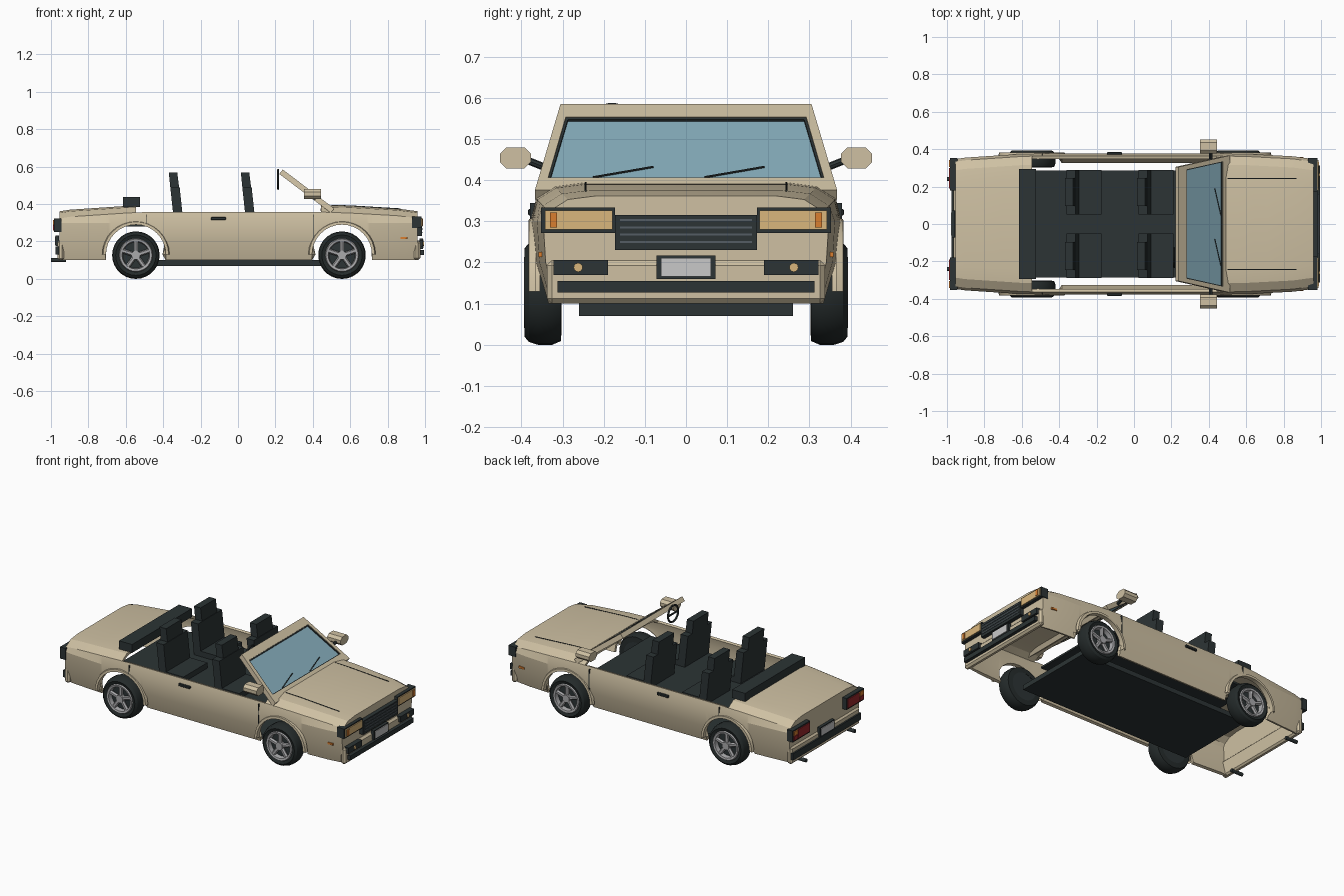
import bpy, bmesh, math
from mathutils import Vector, Matrix

if "Cube" in bpy.data.objects:
    bpy.data.objects.remove(bpy.data.objects["Cube"])


def material(name, r, g, b):
    m = bpy.data.materials.new(name)
    m.use_nodes = True
    m.diffuse_color = (r, g, b, 1)
    m.node_tree.nodes["Principled BSDF"].inputs["Base Color"].default_value = (r, g, b, 1)
    return m


PAINT = material("beige paint", .62, .53, .365)
DARK = material("dark trim", .025, .034, .035)
TYRE = material("tyre rubber", .018, .024, .024)
GLASS = material("blue glass", .24, .42, .5)
METAL = material("rim grey", .4, .4, .41)
PLATE = material("plate grey", .58, .58, .58)
LENS = material("warm lens", .7, .47, .2)
ORANGE = material("orange lens", .7, .21, .03)
RED = material("red lens", .32, .02, .025)
SLAT = material("slat grey", .09, .11, .13)

AXLES = (-.546, .556)
ARCH = .16


def finish(name, bm, mat, smooth=None):
    bmesh.ops.recalc_face_normals(bm, faces=bm.faces)
    me = bpy.data.meshes.new(name)
    bm.to_mesh(me)
    bm.free()
    ob = bpy.data.objects.new(name, me)
    bpy.context.collection.objects.link(ob)
    me.materials.append(mat)
    if smooth:
        shade(ob, smooth)
    return ob


def activate(ob):
    bpy.ops.object.select_all(action='DESELECT')
    ob.select_set(True)
    bpy.context.view_layer.objects.active = ob


def shade(ob, angle):
    activate(ob)
    bpy.ops.object.shade_smooth_by_angle(angle=math.radians(angle))


def box(name, mat, x, y, z, bevel=0, along_x=False):
    bm = bmesh.new()
    bmesh.ops.create_cube(bm, size=1)
    for v in bm.verts:
        v.co = [(a + b) / 2 + c * (b - a) for (a, b), c in zip((x, y, z), v.co)]
    if bevel:
        edges = [e for e in bm.edges if not along_x or abs(e.verts[0].co.x - e.verts[1].co.x) > .001]
        bmesh.ops.bevel(bm, geom=edges, offset=bevel, segments=1, affect='EDGES')
    return finish(name, bm, mat)


def rod(name, mat, a, b, r, sides=12):
    a, b = Vector(a), Vector(b)
    bm = bmesh.new()
    bmesh.ops.create_cone(bm, cap_ends=True, segments=sides, radius1=r, radius2=r, depth=(b - a).length)
    turn = (b - a).to_track_quat('Z', 'Y').to_matrix().to_4x4()
    bm.transform(Matrix.Translation((a + b) / 2) @ turn)
    return finish(name, bm, mat, 35)


def prism(name, mat, pts, y0, y1):
    bm = bmesh.new()
    f = bm.faces.new([bm.verts.new((x, y0, z)) for x, z in pts])
    out = bmesh.ops.extrude_face_region(bm, geom=[f])
    for v in out["geom"]:
        if isinstance(v, bmesh.types.BMVert):
            v.co.y = y1
    return finish(name, bm, mat)


def lathe(name, mat, pts, x, z, s):
    bm = bmesh.new()
    vs = [bm.verts.new((x + r, s * y, z)) for r, y in pts]
    es = [bm.edges.new(p) for p in zip(vs, vs[1:])]
    bmesh.ops.spin(bm, geom=vs + es, cent=(x, 0, z), axis=(0, 1, 0), angle=math.tau, steps=28, use_duplicate=False)
    bmesh.ops.remove_doubles(bm, verts=bm.verts, dist=.0005)
    return finish(name, bm, mat, 30)


def lerp(table, x):
    # piecewise linear lookup of the values after the key
    for p, q in zip(table, table[1:]):
        if x <= q[0]:
            t = (x - p[0]) / (q[0] - p[0])
            return [a + (b - a) * t for a, b in zip(p[1:], q[1:])]
    return table[-1][1:]


def body_shell():
    # key sections: x, half width, top height
    keys = [(-.955, .347, .361), (-.9, .355, .37), (-.6, .375, .39), (-.5, .378, .395),
            (.45, .378, .395), (.6, .375, .39), (.85, .362, .376), (.96, .347, .362)]
    # lower edge follows the sills and wheel arches
    path = [(-.955, .1), (-.9, .1)]
    for cx in AXLES:
        path.append((cx - ARCH, .1))
        for k in range(17):
            a = math.pi * k / 16
            path.append((cx - ARCH * math.cos(a), .13 + ARCH * math.sin(a)))
        path.append((cx + ARCH, .1))
    path += [(.85, .1), (.96, .1)]
    bm = bmesh.new()
    rings = []
    for x, low in path:
        w, top = lerp(keys, x)
        flank = [(.1, w - .035), (.2, w - .006), (.3, w)]
        half = [(lerp(flank, max(z, low))[0], max(z, low)) for z, _ in flank]
        half += [(w - .014, top - .038), (w - .06, top - .009), (w - .13, top)]
        pts = half + [(-y, z) for y, z in reversed(half)]
        rings.append([bm.verts.new((x, y, z)) for y, z in pts])
    for a, b in zip(rings, rings[1:]):
        mid = (a[0].co.x + b[0].co.x) / 2
        for i in range(len(a) - 1):
            over_cabin = AXLES[0] < mid < .445 and 3 <= i <= 7
            if not over_cabin:
                bm.faces.new((a[i], a[i + 1], b[i + 1], b[i]))
    bm.faces.new(rings[0])
    bm.faces.new(rings[-1])
    bmesh.ops.remove_doubles(bm, verts=bm.verts, dist=.0002)
    ob = finish("body_shell", bm, PAINT)
    mod = ob.modifiers.new("thickness", 'SOLIDIFY')
    mod.thickness, mod.offset = .018, -1
    activate(ob)
    bpy.ops.object.modifier_apply(modifier=mod.name)
    shade(ob, 20)


body_shell()

# Underfloor, raised cabin floor and folded roof
box("underfloor", DARK, (-.6, .6), (-.26, .26), (.07, .1))
box("cabin_floor", DARK, (-.62, .445), (-.287, .287), (.279, .291))
box("folded_roof", DARK, (-.615, -.525), (-.295, .295), (.385, .437))

# Seats
for x in (.02, -.365):
    for s in (-1, 1):
        y = s * .17
        prism("seat_back", DARK, [(x + .025, .285), (x + .075, .285), (x + .053, .49), (x + .003, .49)], y - .118, y + .118)
        prism("headrest", DARK, [(x + .003, .49), (x + .05, .49), (x + .04, .57), (x - .005, .57)], y - .075, y + .075)
        box("seat_cushion", DARK, (x + .06, x + .19), (y - .118, y + .118), (.285, .325))

# Steering wheel
ring = [(.05 + .006 * math.cos(a), .006 * math.sin(a)) for a in [i * math.tau / 6 for i in range(7)]]
wheel = lathe("steering_wheel", DARK, ring, 0, 0, 1)
wheel.rotation_euler.z = math.pi / 2
wheel.location = (.215, -.18, .532)
box("steering_spoke", DARK, (.211, .219), (-.228, -.132), (.528, .536))


# Windscreen on a sloping plane: y offset and fraction of height
def slope(y, t):
    return Vector((.485 - .255 * t, y, .38 + .193 * t))


def corners(w0, t0, w1, t1):
    return [slope(-w0, t0), slope(w0, t0), slope(w1, t1), slope(-w1, t1)]


def panel(name, mat, outer, inner, thick):
    n = Vector((.193, 0, .255)).normalized() * thick / 2
    bm = bmesh.new()
    loops = [[bm.verts.new(p + k) for p in q] for q in (outer, inner) if q for k in (n, -n)]
    a, b = loops[:2]
    for i in range(4):
        j = (i + 1) % 4
        bm.faces.new((a[i], a[j], b[j], b[i]))
        if inner:
            c, d = loops[2:]
            bm.faces.new((c[i], c[j], d[j], d[i]))
            bm.faces.new((a[i], a[j], c[j], c[i]))
            bm.faces.new((b[i], b[j], d[j], d[i]))
    if not inner:
        bm.faces.new(a)
        bm.faces.new(b)
    return finish(name, bm, mat)


opening = corners(.335, .075, .292, .84)
pane = corners(.329, .09, .287, .82)
panel("windscreen_frame", PAINT, corners(.367, -.08, .305, 1), opening, .03)
panel("windscreen_seal", DARK, opening, pane, .024)
panel("windscreen_glass", GLASS, pane, None, .012)
for y in (-.225, .045):
    lift = Vector((.006, 0, .008))
    rod("wiper", DARK, slope(y, .1) + lift, slope(y + .145, .23) + lift, .0025, 6)

# Wheels
for x in AXLES:
    for s in (-1, 1):
        lathe("tyre", TYRE, [(.086, .375), (.09, .386), (.108, .392), (.12, .382), (.127, .36),
                             (.127, .325), (.118, .304), (.086, .302)], x, .127, s)
        rod("wheel_well", DARK, (x, s * .305, .127), (x, s * .364, .127), .088, 28)
        lathe("rim_ring", METAL, [(.09, .386), (.086, .394), (.074, .391), (.07, .364)], x, .127, s)
        rod("hub", METAL, (x, s * .36, .127), (x, s * .392, .127), .024)
        for k in range(5):
            a = math.pi / 2 + k * math.tau / 5
            tip = (x + .078 * math.cos(a), s * .378, .127 + .078 * math.sin(a))
            rod("spoke", METAL, (x, s * .376, .127), tip, .0125, 6)
        # Raised arch lip
        bm = bmesh.new()
        rows = []
        for k in range(17):
            a = math.pi * k / 16
            rows.append([bm.verts.new((x + r * math.cos(a), s * y, .13 + r * math.sin(a)))
                         for r, y in ((ARCH, .355), (ARCH, .383), (ARCH + .015, .382), (ARCH + .02, .365))])
        for p, q in zip(rows, rows[1:]):
            for i in range(3):
                bm.faces.new((p[i], p[i + 1], q[i + 1], q[i]))
        finish("arch_lip", bm, PAINT, 30)

# Front and rear fascias
box("grille", DARK, (.95, .985), (-.172, .172), (.23, .315))
for k in range(4):
    z = .247 + k * .018
    box("grille_slat", SLAT, (.98, .988), (-.16, .16), (z, z + .005))
box("front_bumper", PAINT, (.94, .975), (-.338, .338), (.1, .205), .012)
box("front_bumper_strip", DARK, (.96, .995), (-.312, .312), (.127, .155))
box("rear_bumper", PAINT, (-.965, -.93), (-.338, .338), (.1, .205), .01)
box("rear_bumper_strip", DARK, (-.975, -.95), (-.335, .335), (.13, .172))
for e, x, z in ((1, .97, .16), (-1, -.957, .175)):
    box("plate_frame", DARK, sorted((x, x + e * .018)), (-.072, .072), (z, z + .057))
    box("number_plate", PLATE, sorted((x, x + e * .022)), (-.061, .061), (z + .006, z + .051))

for s in (-1, 1):
    def side(a, b):
        return sorted((s * a, s * b))

    # Lamps
    box("headlight_frame", DARK, (.93, .98), side(.172, .352), (.272, .333))
    box("headlight_lens", LENS, (.97, .986), side(.179, .343), (.28, .326))
    box("front_indicator", ORANGE, (.97, .99), side(.314, .331), (.285, .321))
    box("fog_lamp_housing", DARK, (.96, .99), side(.19, .322), (.17, .206))
    rod("fog_lamp", LENS, (.98, s * .262, .188), (.995, s * .262, .188), .011)
    box("tail_lamp_frame", DARK, (-.983, -.945), side(.18, .352), (.25, .322))
    box("tail_lamp_lens", RED, (-.988, -.97), side(.189, .3), (.258, .314))
    box("rear_indicator", ORANGE, (-.988, -.97), side(.304, .343), (.288, .314))
    box("rear_marker_lens", RED, (-.988, -.97), side(.304, .343), (.258, .285))
    box("side_marker", ORANGE, (.868, .905), side(.345, .3585), (.213, .225))
    rod("exhaust", DARK, (-1, s * .24, .1), (-.92, s * .24, .1), .011)

    # Door details and panel seams
    box("door_handle", DARK, (-.145, -.065), side(.37, .384), (.314, .33), .003)
    for x, low in ((-.49, .285), (.405, .19)):
        box("door_seam", DARK, (x - .002, x + .002), side(.362, .3785), (low, .345))
    seam = [(.5, s * .244, .3935), (.6, s * .244, .3905), (.87, s * .244, .3745)]
    for p, q in zip(seam, seam[1:]):
        rod("bonnet_seam", DARK, p, q, .0025, 6)

    # Door mirror with an octagonal shell
    rod("mirror_arm", DARK, (.41, s * .34, .43), (.41, s * .39, .45), .009, 8)
    box("mirror_shell", PAINT, (.352, .445), side(.377, .452), (.428, .48), .016, along_x=True)
